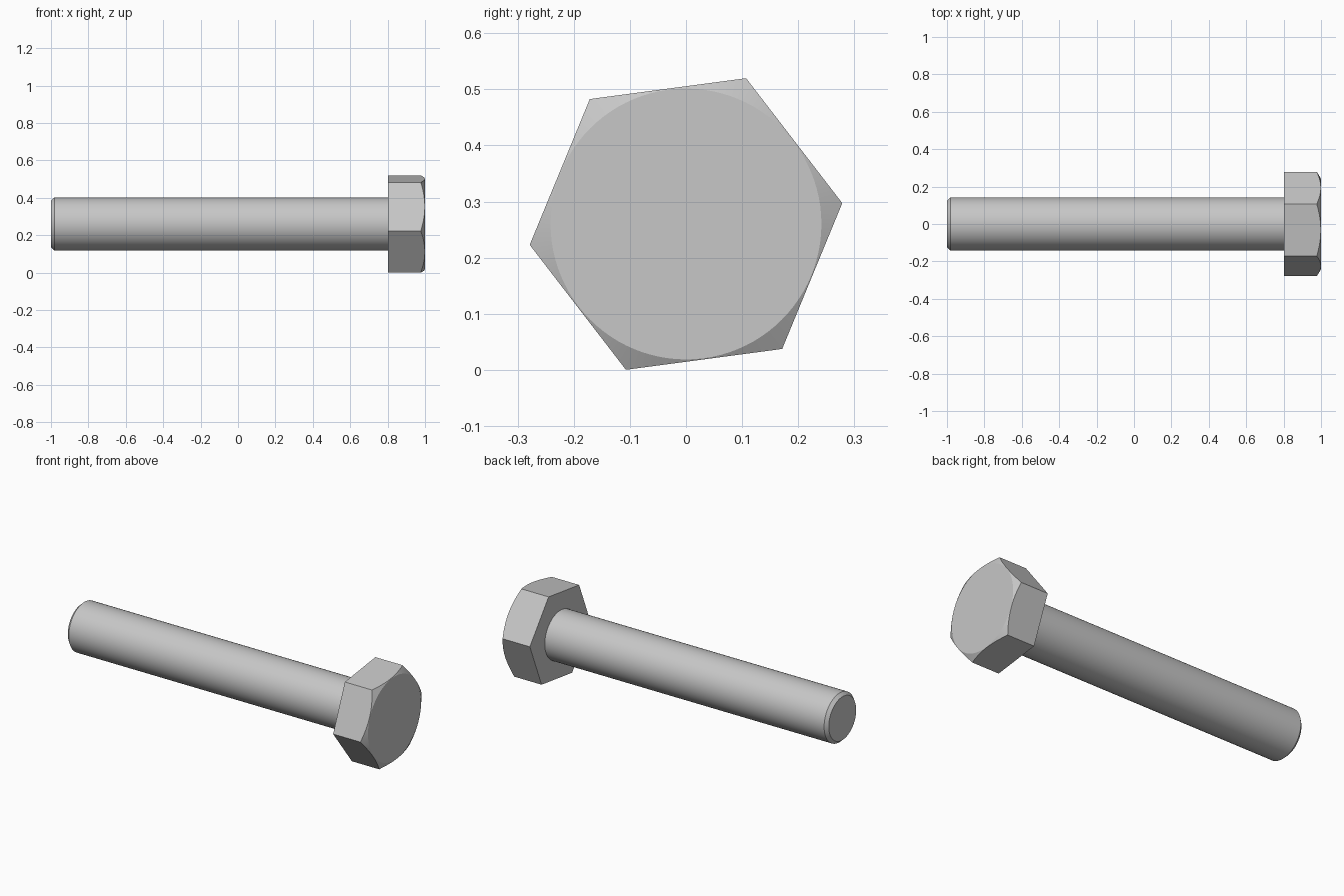
import bpy
import bmesh
from math import cos, sin, pi, radians, tan

cube = bpy.data.objects.get("Cube")
if cube:
    bpy.data.objects.remove(cube)

SEGMENTS = 96
CENTRE_Z = 0.26
CORNER_RADIUS = 0.281
FLAT_RADIUS = CORNER_RADIUS * cos(pi / 6)
TURN = radians(7.6)          # rotation of the hexagon about the bolt axis

steel = bpy.data.materials.new("steel_grey")
steel.use_nodes = True
colour = (0.57, 0.57, 0.57, 1)
steel.diffuse_color = colour
steel.node_tree.nodes["Principled BSDF"].inputs["Base Color"].default_value = colour


def skin_rings(name, rings):
    """Join rings along x; each ring maps an angle to (x, radius)."""
    bm = bmesh.new()
    angles = [2 * pi * i / SEGMENTS for i in range(SEGMENTS)]
    loops = []
    for ring in rings:
        loop = []
        for a in angles:
            x, r = ring(a)
            loop.append(bm.verts.new((x, r * cos(a + TURN), CENTRE_Z + r * sin(a + TURN))))
        loops.append(loop)
    for low, high in zip(loops, loops[1:]):
        for i in range(SEGMENTS):
            j = (i + 1) % SEGMENTS
            bm.faces.new((low[i], low[j], high[j], high[i]))
    bm.faces.new(loops[0])
    bm.faces.new(loops[-1])
    bmesh.ops.recalc_face_normals(bm, faces=bm.faces)
    mesh = bpy.data.meshes.new(name)
    bm.to_mesh(mesh)
    bm.free()
    mesh.materials.append(steel)
    obj = bpy.data.objects.new(name, mesh)
    bpy.context.collection.objects.link(obj)
    bpy.ops.object.select_all(action="DESELECT")
    obj.select_set(True)
    bpy.context.view_layer.objects.active = obj
    bpy.ops.object.shade_smooth_by_angle(angle=radians(25))
    return obj


def circle(x, r):
    return lambda a: (x, r)


def hex_radius(a):
    return FLAT_RADIUS / cos(a % (pi / 3) - pi / 6)


def chamfered_rim(a):
    # Conical chamfer cuts deepest at the corners
    r = hex_radius(a)
    return 1 - (r - FACE_RADIUS) * tan(radians(30)), r


FACE_RADIUS = FLAT_RADIUS - 0.002

# Hexagonal head with rounded-off corners on the outer face
skin_rings("bolt_head", [
    lambda a: (0.803, hex_radius(a)),
    chamfered_rim,
    circle(1, FACE_RADIUS),
])

# Plain round shank with a chamfered tip
skin_rings("bolt_shank", [
    circle(-1, 0.125),
    circle(-0.982, 0.142),
    circle(0.805, 0.142),
])
